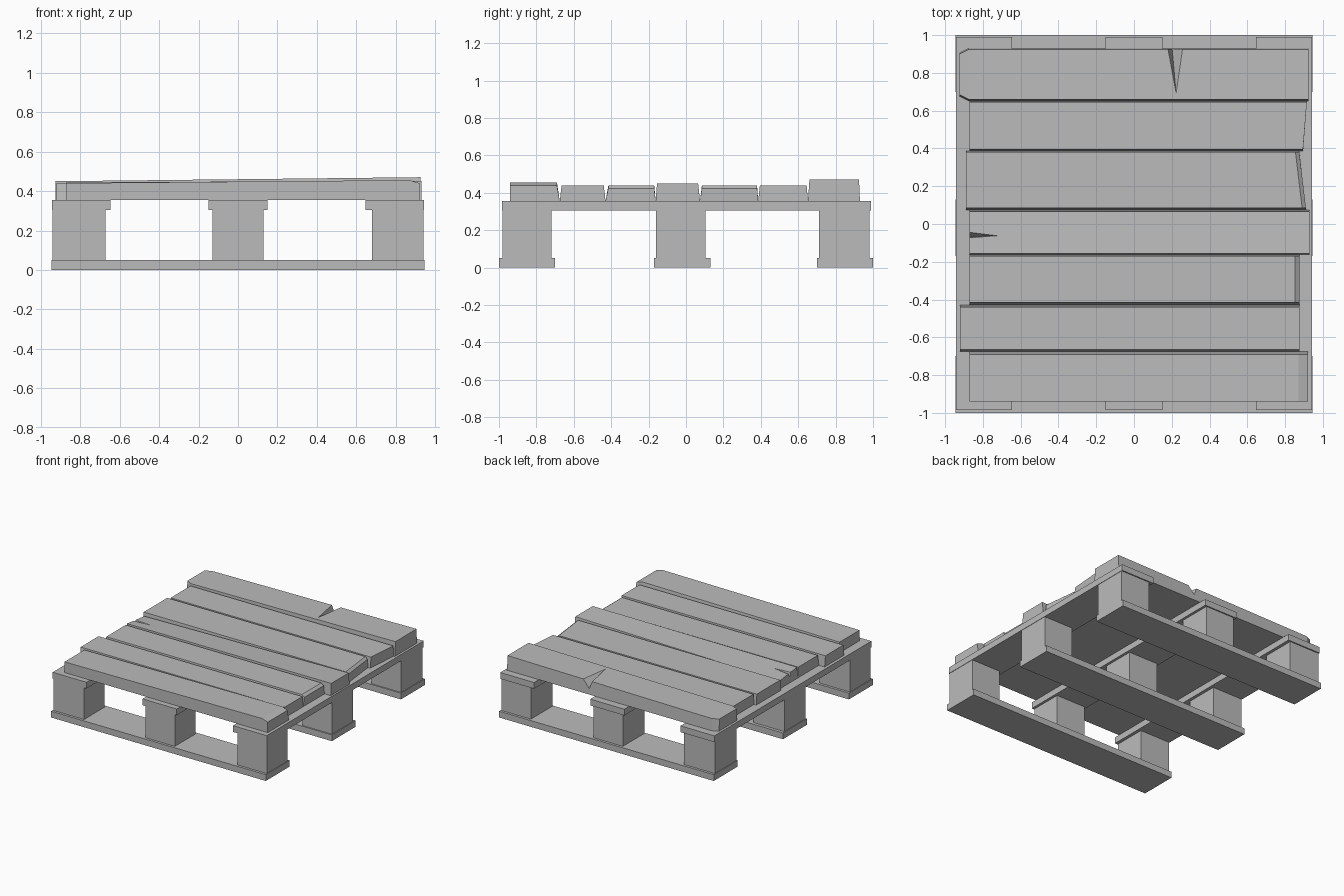
import bpy
import bmesh

if "Cube" in bpy.data.objects:
    bpy.data.objects.remove(bpy.data.objects["Cube"])

GREY = (0.5, 0.5, 0.5, 1.0)
wood = bpy.data.materials.new("grey_wood")
wood.use_nodes = True
wood.diffuse_color = GREY
bsdf = next(n for n in wood.node_tree.nodes if n.type == "BSDF_PRINCIPLED")
bsdf.inputs["Base Color"].default_value = GREY


def add_object(name, bm):
    bmesh.ops.recalc_face_normals(bm, faces=bm.faces)
    mesh = bpy.data.meshes.new(name)
    bm.to_mesh(mesh)
    bm.free()
    mesh.materials.append(wood)
    ob = bpy.data.objects.new(name, mesh)
    bpy.context.collection.objects.link(ob)
    return ob


def skin(name, rings):
    """Solid through a row of four-cornered cross-sections."""
    bm = bmesh.new()
    loops = [[bm.verts.new(p) for p in ring] for ring in rings]
    for a, b in zip(loops, loops[1:]):
        for i in range(4):
            j = (i + 1) % 4
            bm.faces.new((a[i], a[j], b[j], b[i]))
    bm.faces.new(loops[0])
    bm.faces.new(loops[-1])
    return add_object(name, bm)


def box(name, x, y, z):
    return skin(name, [[(px, y[0], z[0]), (px, y[1], z[0]),
                        (px, y[1], z[1]), (px, y[0], z[1])] for px in x])


def cut_split(ob, points):
    """Carve a tapering split out of a board with a four-pointed wedge."""
    bm = bmesh.new()
    v = [bm.verts.new(p) for p in points]
    for tri in ((0, 1, 2), (0, 1, 3), (0, 2, 3), (1, 2, 3)):
        bm.faces.new([v[i] for i in tri])
    wedge = add_object("split_cutter", bm)
    wedge.hide_render = True
    mod = ob.modifiers.new("split", "BOOLEAN")
    mod.operation = "DIFFERENCE"
    mod.solver = "EXACT"
    mod.object = wedge
    bpy.context.view_layer.update()
    graph = bpy.context.evaluated_depsgraph_get()
    mesh = bpy.data.meshes.new_from_object(ob.evaluated_get(graph))
    ob.modifiers.clear()
    ob.data = mesh
    bpy.data.objects.remove(wedge)


# Bottom runners, blocks and cross boards
columns = {"left": (0.68, 0.94), "middle": (-0.13, 0.13), "right": (-0.94, -0.67)}
rows = {"front": ((-1, -0.7), (-0.98, -0.72)),
        "middle": ((-0.17, 0.13), (-0.16, 0.105)),
        "back": ((0.7, 1), (0.71, 0.98))}
for row, (runner_y, block_y) in rows.items():
    box(row + "_runner", (-0.945, 0.945), runner_y, (0, 0.05))
    for col, block_x in columns.items():
        box(f"{row}_{col}_block", block_x, block_y, (0.05, 0.305))
for col, cross_x in {"left": (0.645, 0.943), "middle": (-0.15, 0.15),
                     "right": (-0.943, -0.645)}.items():
    box(col + "_cross_board", cross_x, (-0.985, 0.99), (0.305, 0.355))

# Deck boards: top edges, x range, heights at both ends
BASE = 0.355
seams = [-0.94, -0.675, -0.43, -0.162, 0.075, 0.386, 0.652, 0.93]
boards = [(-0.94, -0.69, -0.87, 0.92, 0.44, 0.455),
          (-0.665, -0.44, -0.92, 0.875, 0.44, 0.44),
          (-0.415, -0.17, -0.87, 0.875, 0.44, 0.44),
          (-0.155, 0.065, -0.87, 0.93, 0.445, 0.45),
          (0.085, 0.38, -0.89, 0.91, 0.44, 0.44),
          (0.395, 0.645, -0.87, 0.895, 0.44, 0.44),
          (0.66, 0.925, -0.925, 0.925, 0.45, 0.47)]
chamfer = {0: 0.05, 2: 0.022, 4: 0.02}   # worn right-hand ends
skew = {4: 0.035, 5: -0.02}              # ends sawn off square
deck = []
for i, (y0, y1, x0, x1, z0, z1) in enumerate(boards):
    b0, b1 = seams[i], seams[i + 1]

    def ring(x, z, slant=0.0, inset=0.0, sag=0.0):
        return [(x, b0 + inset, BASE), (x - slant, b1 - inset, BASE),
                (x - slant, y1 - inset, z - sag), (x, y0 + inset, z)]

    s = skew.get(i, 0.0)
    rings = [ring(x0, z0, sag=0.025 if i == 3 else 0)]
    if i == 6:
        rings = [ring(x0, z0, inset=0.025), ring(x0 + 0.05, z0)]
    if i in chamfer:
        rings.append(ring(x1 - chamfer[i], z1, s))
        rings.append(ring(x1, z1 - 0.016, s))
    else:
        rings.append(ring(x1, z1, s))
    deck.append(skin(f"deck_board_{i + 1}", rings))

# Splits in the middle and back deck boards
cut_split(deck[3], [(-0.66, -0.06, 0.452), (-0.9, -0.015, 0.47),
                    (-0.9, -0.08, 0.47), (-0.9, -0.068, 0.39)])
cut_split(deck[6], [(0.225, 0.67, 0.468), (0.165, 0.95, 0.49),
                    (0.285, 0.95, 0.49), (0.2, 0.95, 0.395)])
